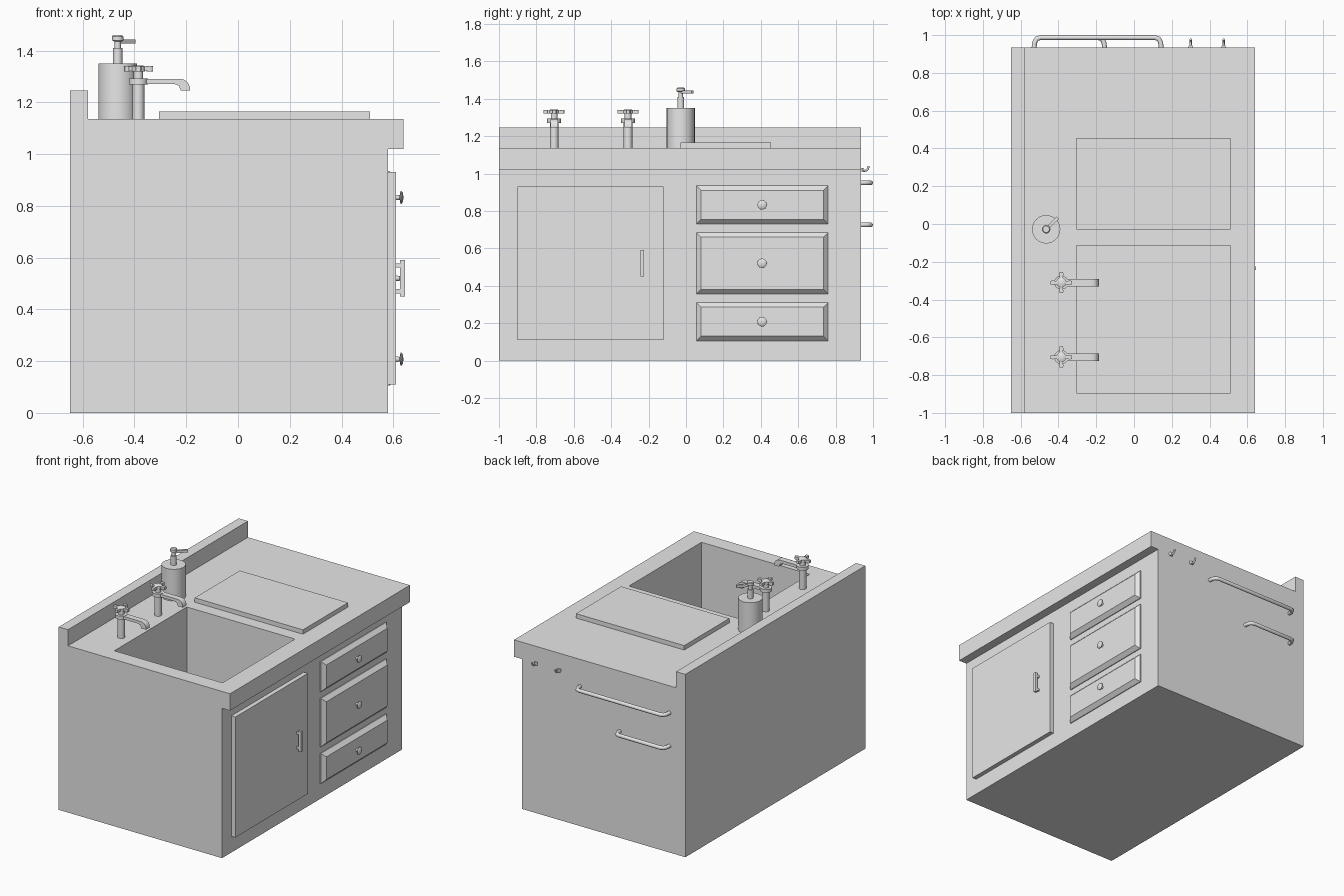
import bpy, bmesh, math
from mathutils import Vector, Matrix

cube = bpy.data.objects.get("Cube")
if cube:
    bpy.data.objects.remove(cube, do_unlink=True)

grey = bpy.data.materials.new("plain grey")
grey.use_nodes = True
grey.diffuse_color = (0.8, 0.8, 0.8, 1)
grey.node_tree.nodes["Principled BSDF"].inputs["Base Color"].default_value = grey.diffuse_color


def finish(bm, name, smooth=False):
    bmesh.ops.recalc_face_normals(bm, faces=bm.faces)
    mesh = bpy.data.meshes.new(name)
    bm.to_mesh(mesh)
    bm.free()
    mesh.materials.append(grey)
    ob = bpy.data.objects.new(name, mesh)
    bpy.context.collection.objects.link(ob)
    if smooth:
        bpy.ops.object.select_all(action='DESELECT')
        ob.select_set(True)
        bpy.context.view_layer.objects.active = ob
        bpy.ops.object.shade_smooth_by_angle(angle=math.radians(40))
    return ob


def box(name, x, y, z, turn=0.0):
    """Box from (min, max) ranges, optionally turned about z at its centre."""
    bm = bmesh.new()
    bmesh.ops.create_cube(bm, size=1)
    size = [r[1] - r[0] for r in (x, y, z)]
    mid = Vector([(r[0] + r[1]) / 2 for r in (x, y, z)])
    mat = Matrix.Translation(mid) @ Matrix.Rotation(turn, 4, 'Z') @ Matrix.Diagonal((*size, 1))
    bmesh.ops.transform(bm, matrix=mat, verts=bm.verts)
    return finish(bm, name)


def prism(name, outline, y0, y1, smooth=False):
    """Extrude an x-z outline along y."""
    bm = bmesh.new()
    face = bm.faces.new([bm.verts.new((x, y0, z)) for x, z in outline])
    ext = bmesh.ops.extrude_face_region(bm, geom=[face])
    verts = [v for v in ext["geom"] if isinstance(v, bmesh.types.BMVert)]
    bmesh.ops.translate(bm, verts=verts, vec=(0, y1 - y0, 0))
    return finish(bm, name, smooth)


def lathe(name, profile, place, sides=32, along_x=False):
    """Spin a (radius, height) profile; its axis is z, or x if asked."""
    bm = bmesh.new()
    rings = []
    for r, h in profile:
        rings.append([bm.verts.new((r * math.cos(a), r * math.sin(a), h))
                      for a in (2 * math.pi * i / sides for i in range(sides))])
    for low, high in zip(rings, rings[1:]):
        for i in range(sides):
            j = (i + 1) % sides
            bm.faces.new((low[i], low[j], high[j], high[i]))
    bm.faces.new(rings[0])
    bm.faces.new(rings[-1])
    mat = Matrix.Translation(place)
    if along_x:
        mat = mat @ Matrix.Rotation(math.pi / 2, 4, 'Y')
    bmesh.ops.transform(bm, matrix=mat, verts=bm.verts)
    return finish(bm, name, True)


def tube(name, points, radius):
    curve = bpy.data.curves.new(name, 'CURVE')
    curve.dimensions = '3D'
    curve.bevel_depth = radius
    curve.bevel_resolution = 3
    curve.use_fill_caps = True
    line = curve.splines.new('POLY')
    line.points.add(len(points) - 1)
    for p, co in zip(line.points, points):
        p.co = (*co, 1)
    line.use_smooth = True
    curve.materials.append(grey)
    ob = bpy.data.objects.new(name, curve)
    bpy.context.collection.objects.link(ob)
    return ob


FRONT, TOP, END = 0.58, 1.135, 0.935

# Cabinet with overhanging counter and raised rear ledge
cabinet = prism("cabinet", [(-0.65, 0), (FRONT, 0), (FRONT, 1.02), (0.64, 1.02),
                            (0.64, TOP), (-0.58, TOP), (-0.58, 1.245), (-0.65, 1.245)], -1, END)

# Sink basin cut into the counter
cutter = box("sink_cutter", (-0.305, 0.51), (-0.895, -0.115), (0.58, 1.3))
cutter.hide_render = True
cut = cabinet.modifiers.new("sink", 'BOOLEAN')
cut.operation = 'DIFFERENCE'
cut.solver = 'EXACT'
cut.object = cutter
bpy.context.view_layer.objects.active = cabinet
bpy.ops.object.modifier_apply(modifier=cut.name)
bpy.data.objects.remove(cutter, do_unlink=True)

box("cutting_board", (-0.305, 0.51), (-0.03, 0.455), (TOP, 1.165))

# Cupboard door and its pull
box("door", (FRONT, 0.61), (-0.9, -0.12), (0.11, 0.93))
box("door_handle", (0.627, 0.645), (-0.243, -0.225), (0.45, 0.59))
for z in (0.47, 0.57):
    box("door_handle_post", (0.605, 0.63), (-0.241, -0.227), (z - 0.008, z + 0.008))

# Drawer fronts with sloped borders, and round knobs
for z0, z1 in ((0.105, 0.31), (0.355, 0.685), (0.73, 0.935)):
    bm = bmesh.new()
    loops = []
    for x, d in ((FRONT, 0), (0.585, 0), (0.61, 0.025)):
        loops.append([bm.verts.new((x, y, z)) for y, z in
                      ((0.055 + d, z0 + d), (0.76 - d, z0 + d), (0.76 - d, z1 - d), (0.055 + d, z1 - d))])
    for a, b in zip(loops, loops[1:]):
        for i in range(4):
            bm.faces.new((a[i], a[(i + 1) % 4], b[(i + 1) % 4], b[i]))
    bm.faces.new(loops[0])
    bm.faces.new(loops[-1])
    finish(bm, "drawer_front")
    lathe("drawer_knob", [(0.011, 0), (0.009, 0.018), (0.025, 0.021), (0.025, 0.025),
                          (0.018, 0.03), (0.005, 0.032)], (0.607, 0.407, (z0 + z1) / 2), 24, True)

# Two taps, each with a curved spout and a cross handle
for y in (-0.31, -0.705):
    x = -0.385
    lathe("tap_column", [(0.023, TOP), (0.023, 1.27), (0.037, 1.27), (0.037, 1.293),
                         (0.018, 1.293), (0.018, 1.335)], (x, y, 0))
    arc = [(-0.225 + 0.04 * math.sin(a), 1.25 + 0.041 * math.cos(a))
           for a in (i * math.pi / 12 for i in range(7))]
    prism("tap_spout", [(x, 1.271), (x, 1.291)] + arc +
          [(-0.185, 1.245), (-0.221, 1.245), (-0.228, 1.264), (-0.245, 1.271)], y - 0.02, y + 0.02, True)
    lathe("tap_handle_hub", [(0.026, 1.32), (0.026, 1.338), (0.02, 1.342)], (x, y, 0))
    for i in range(4):
        a = i * math.pi / 2
        dx, dy = math.cos(a), math.sin(a)
        mx, my = x + dx * 0.034, y + dy * 0.034
        box("tap_handle_arm", (mx - 0.022, mx + 0.022), (my - 0.009, my + 0.009), (1.321, 1.338), a)
        lathe("tap_handle_tip", [(0.012, 1.32), (0.012, 1.34)], (x + dx * 0.044, y + dy * 0.044, 0), 12)

# Soap dispenser with a pump
sx, sy = -0.465, -0.028
lathe("soap_bottle", [(0.075, TOP), (0.075, 1.35), (0.018, 1.35), (0.018, 1.41),
                      (0.012, 1.41), (0.012, 1.435), (0.022, 1.44), (0.022, 1.455), (0.017, 1.46)],
      (sx, sy, 0))
box("soap_nozzle", (sx - 0.011, sx + 0.075), (sy + 0.024, sy + 0.04), (1.427, 1.444), math.pi / 4)

# Towel rails on the side wall
for right_end, z in ((0.145, 0.95), (-0.155, 0.725)):
    left_end = -0.53
    tube("towel_rail", [(left_end, END - 0.01, z), (left_end + 0.004, 0.96, z), (left_end + 0.014, 0.98, z),
                        (left_end + 0.035, 0.987, z), (right_end - 0.035, 0.987, z),
                        (right_end - 0.014, 0.98, z), (right_end - 0.004, 0.96, z),
                        (right_end, END - 0.01, z)], 0.013)

# Small hooks beside the rails
for x in (0.3, 0.475):
    lathe("hook_base", [(0.013, 1.01), (0.013, 1.03)], (x, END, 0), 16)
    tube("hook", [(x, END - 0.005, 1.022), (x, 0.95, 1.014), (x, 0.963, 1.016),
                  (x, 0.973, 1.025), (x, 0.977, 1.04)], 0.006)
